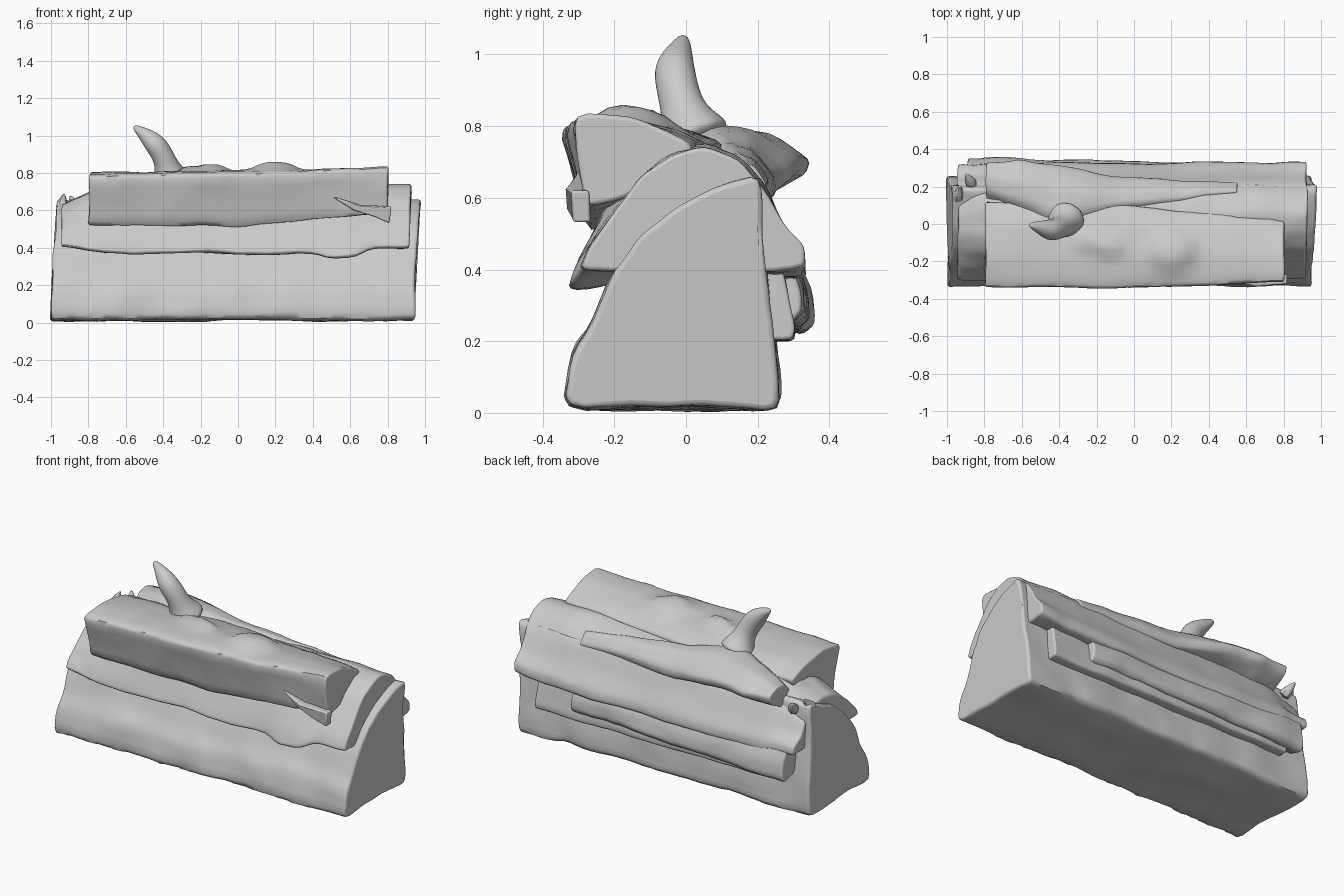
import bpy, bmesh, math
from mathutils import Vector, noise

if "Cube" in bpy.data.objects:
    bpy.data.objects.remove(bpy.data.objects["Cube"])


def make(name, bm, bevel=0.0, subsurf=0):
    bmesh.ops.recalc_face_normals(bm, faces=bm.faces)
    me = bpy.data.meshes.new(name)
    bm.to_mesh(me)
    bm.free()
    ob = bpy.data.objects.new(name, me)
    bpy.context.collection.objects.link(ob)
    if bevel:
        m = ob.modifiers.new("edge", 'BEVEL')
        m.width, m.segments, m.limit_method = bevel, 3, 'ANGLE'
        m.angle_limit = math.radians(60)
    if subsurf:
        m = ob.modifiers.new("smooth", 'SUBSURF')
        m.levels = m.render_levels = subsurf
    bpy.ops.object.select_all(action='DESELECT')
    ob.select_set(True)
    bpy.context.view_layer.objects.active = ob
    bpy.ops.object.shade_smooth_by_angle(angle=math.radians(55))
    return ob


def skin(bm, rings):
    vs = [[bm.verts.new(p) for p in r] for r in rings]
    n = len(vs[0])
    for a, b in zip(vs, vs[1:]):
        for i in range(n):
            bm.faces.new((a[i], a[(i + 1) % n], b[(i + 1) % n], b[i]))
    bm.faces.new(vs[0])
    bm.faces.new(vs[-1])


def refine(profile, k=4):
    """Subdivide a closed profile and soften its corners slightly."""
    n = len(profile)
    pts = [Vector(profile[i]).lerp(Vector(profile[(i + 1) % n]), j / k) for i in range(n) for j in range(k)]
    return [pts[i] * 0.5 + (pts[i - 1] + pts[(i + 1) % len(pts)]) * 0.25 for i in range(len(pts))]


def loft(name, sections, amp=0.012, per=10, bevel=0.012, lean=0.0, bumps=()):
    """Loft (x, [(y, z)...]) sections along x; bumps are (centre, radius, push)."""
    sections = [(x, refine(p)) for x, p in sections]
    rings = []
    for k, ((xa, pa), (xb, pb)) in enumerate(zip(sections, sections[1:])):
        for i in range(per + (k == len(sections) - 2)):
            t = i / per
            ring = []
            for a, b in zip(pa, pb):
                y, z = a.lerp(b, t)
                p = Vector((xa + (xb - xa) * t + lean * z, y, z))
                q = p + noise.noise_vector(p * 4.5) * amp + noise.noise_vector(p * 12) * amp * 0.3
                for c, r, push in bumps:
                    d2 = sum(((p[j] - c[j]) / r[j]) ** 2 for j in range(3))
                    q += Vector(push) * math.exp(-d2 * d2)
                q.z = max(q.z, 0.003)
                ring.append(q)
            rings.append(ring)
    bm = bmesh.new()
    skin(bm, rings)
    return make(name, bm, bevel)


def limb(name, path, n=10, subsurf=2):
    """Tapered tube through (x, y, z, radius) points."""
    pts = [Vector(p[:3]) for p in path]
    rings = []
    for i, p in enumerate(pts):
        d = (pts[min(i + 1, len(pts) - 1)] - pts[max(i - 1, 0)]).normalized()
        u = d.cross(Vector((0, 1, 0.2))).normalized()
        v = d.cross(u)
        rings.append([p + (u * math.cos(2 * math.pi * k / n) + v * math.sin(2 * math.pi * k / n)) * path[i][3]
                      for k in range(n)])
    bm = bmesh.new()
    skin(bm, rings)
    return make(name, bm, 0, subsurf)


# split log body, quarter-round in section
body = [(-0.34, 0.012), (-0.1, 0.015), (0.1, 0.012), (0.26, 0.015), (0.26, 0.12), (0.238, 0.3), (0.212, 0.5),
        (0.205, 0.67), (0.1, 0.637), (-0.02, 0.583), (-0.12, 0.505), (-0.195, 0.4), (-0.255, 0.26), (-0.315, 0.17)]
loft("log_body", [(-1.0, body), (0.94, body)], amp=0.016, per=40, bevel=0.015, lean=0.05)

# bark sheet arched over the log, swelling into a knot near its lower front edge
bark_r = [(-0.285, 0.40), (-0.265, 0.46), (-0.215, 0.55), (-0.13, 0.66), (-0.04, 0.72), (0.06, 0.742), (0.15, 0.71),
          (0.22, 0.63), (0.27, 0.52), (0.325, 0.46), (0.33, 0.40), (0.22, 0.40), (0.0, 0.45), (-0.18, 0.40)]
bark_m = [(y - 0.02 if y < 0 else y, z - 0.03 if z < 0.5 else z + 0.005) for y, z in bark_r]
bark_l = [(y - 0.01, z if z < 0.43 else 0.43 + (z - 0.43) * 0.68) for y, z in bark_r]
loft("bark_sheet", [(-0.94, bark_l), (-0.72, bark_m), (0.4, bark_m), (0.92, bark_r)], amp=0.013, per=14,
     bumps=[((0.56, -0.29, 0.42), (0.13, 0.1, 0.1), (0, -0.035, -0.035))])

# heavy bark slab on the upper front, with two low knots on top
slab_l = [(-0.35, 0.785), (-0.315, 0.65), (-0.275, 0.51), (-0.1, 0.56), (0.1, 0.68), (0.125, 0.74), (0.02, 0.785), (-0.18, 0.80)]
slab_m = [(-0.355, 0.80), (-0.31, 0.65), (-0.275, 0.50), (-0.1, 0.56), (0.08, 0.68), (0.10, 0.755), (-0.01, 0.80), (-0.18, 0.82)]
slab_r = [(-0.31, 0.83), (-0.30, 0.70), (-0.285, 0.58), (-0.18, 0.60), (-0.03, 0.68), (0.03, 0.74), (-0.05, 0.785), (-0.16, 0.825)]
loft("front_bark_slab", [(-0.795, slab_l), (0.0, slab_m), (0.805, slab_r)], amp=0.01, per=22,
     bumps=[((0.2, -0.14, 0.82), (0.12, 0.11, 0.1), (0, 0, 0.042)),
            ((-0.24, -0.085, 0.82), (0.08, 0.05, 0.1), (0, 0, 0.035)),
            ((-0.13, -0.12, 0.82), (0.07, 0.05, 0.1), (0, 0, 0.035))])

# two stacked bark plates on the back
plate = [(0.18, 0.44), (0.255, 0.46), (0.285, 0.34), (0.305, 0.24), (0.30, 0.205), (0.2, 0.205)]
loft("back_plate_inner", [(-0.82, plate), (0.8, plate)], per=30, bevel=0.01)
outer_l = [(0.2, 0.51), (0.29, 0.48), (0.35, 0.34), (0.36, 0.25), (0.33, 0.22), (0.22, 0.26)]
outer_r = [(0.2, 0.46), (0.28, 0.44), (0.32, 0.35), (0.325, 0.29), (0.3, 0.265), (0.22, 0.29)]
loft("back_plate_outer", [(-0.89, outer_l), (0.55, outer_r)], amp=0.016, per=30, bevel=0.01)

# tapering swelling at the foot of the branch
flare = [
    (-0.79, [(0.12, 0.66), (0.18, 0.73), (0.25, 0.745), (0.33, 0.71), (0.32, 0.66), (0.2, 0.60)]),
    (-0.62, [(0.05, 0.70), (0.12, 0.785), (0.24, 0.775), (0.345, 0.715), (0.33, 0.67), (0.2, 0.58)]),
    (-0.38, [(-0.07, 0.74), (0.04, 0.82), (0.18, 0.795), (0.315, 0.70), (0.30, 0.645), (0.1, 0.6)]),
    (-0.1, [(0.04, 0.72), (0.1, 0.765), (0.18, 0.745), (0.26, 0.66), (0.25, 0.6), (0.1, 0.6)]),
    (0.55, [(0.15, 0.66), (0.17, 0.70), (0.19, 0.69), (0.22, 0.64), (0.2, 0.6), (0.15, 0.6)])]
loft("branch_swelling", flare, amp=0.014, per=8, bevel=0.01)

# broken branch
limb("branch_stub", [(-0.36, 0.03, 0.75, 0.13), (-0.37, 0.01, 0.80, 0.09), (-0.385, -0.01, 0.85, 0.064),
                     (-0.41, -0.025, 0.91, 0.062), (-0.45, -0.035, 0.965, 0.062), (-0.51, -0.015, 1.015, 0.034),
                     (-0.56, -0.005, 1.05, 0.014)])

# forked splinter at the right of the slab
bm = bmesh.new()
fork = [(0.49, -0.30, 0.68), (0.65, -0.33, 0.63), (0.82, -0.32, 0.62), (0.81, -0.315, 0.53),
        (0.73, -0.325, 0.565), (0.62, -0.32, 0.60)]
skin(bm, [fork, [(x, y + 0.05, z) for x, y, z in fork]])
make("forked_splinter", bm, 0.008)

# torn points on the ends
for i, (a, b) in enumerate([((-0.945, 0.12, 0.6), (-0.93, 0.21, 0.69)), ((-0.86, 0.2, 0.6), (-0.9, 0.27, 0.68))]):
    a, b = Vector(a), Vector(b)
    limb(f"torn_point_{i + 1}", [(*a, 0.05), (*a.lerp(b, 0.6), 0.028), (*b, 0.004)], 6, 1)
